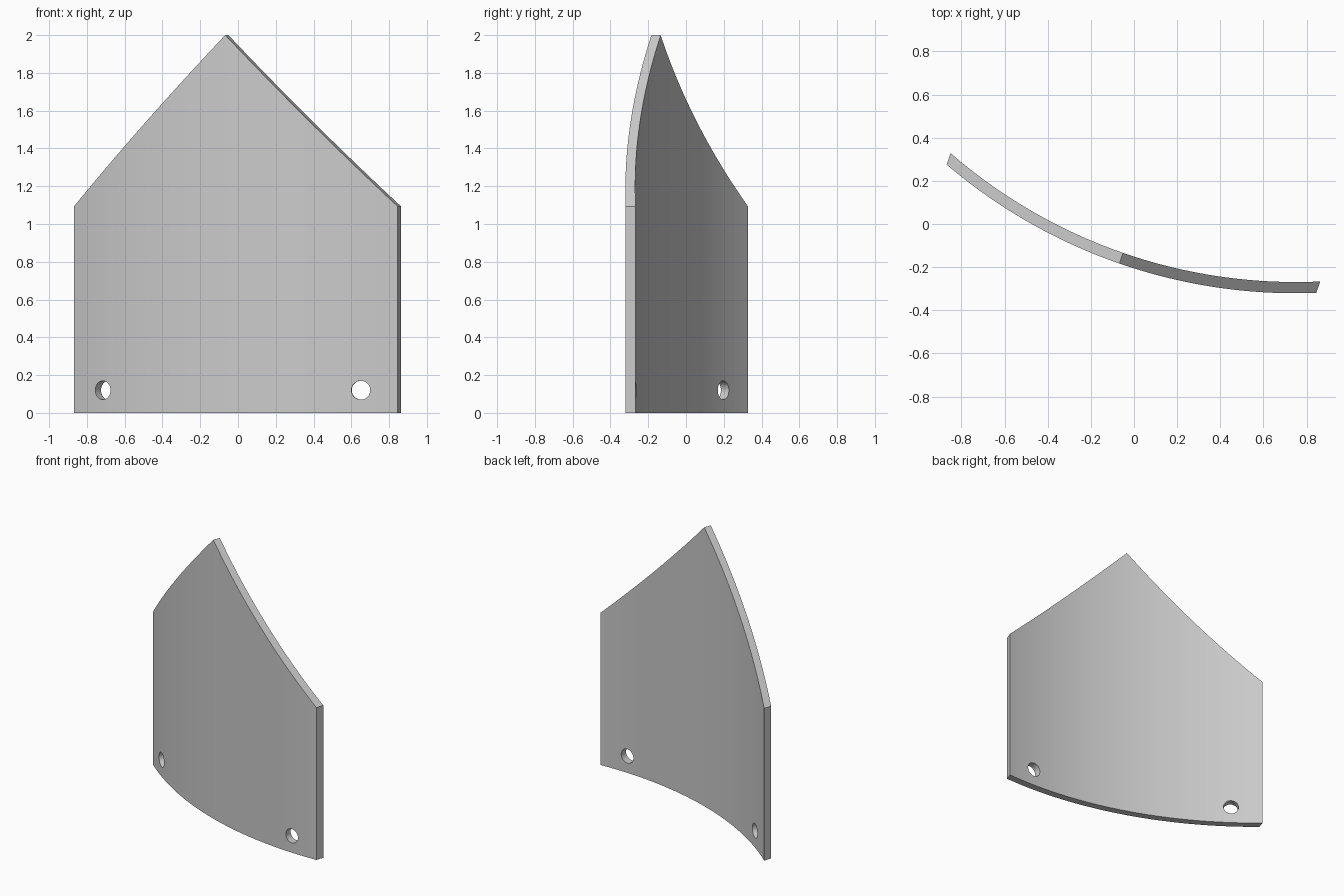
import bpy, bmesh
from math import sin, cos, asin, radians, sqrt
from mathutils import Vector, Matrix

cube = bpy.data.objects.get("Cube")
if cube:
    bpy.data.objects.remove(cube, do_unlink=True)

OUTER, INNER = 2.494, 2.442      # radii of the curved faces
HALF = 0.907                     # half width along the chord
PEAK, SLOPE = 2.0, 1.0           # gable height and pitch
TURN = radians(-19.14)           # heading of the panel about z
AXIS = Vector((0.75, 2.173, 0))  # centre of curvature
SEGMENTS = 64

metal = bpy.data.materials.new("light_grey")
metal.use_nodes = True
grey = (0.6, 0.6, 0.6, 1)
metal.diffuse_color = grey
metal.node_tree.nodes["Principled BSDF"].inputs["Base Color"].default_value = grey

place = Matrix.Translation(AXIS) @ Matrix.Rotation(TURN, 4, "Z")


def make_object(name, bm):
    bmesh.ops.recalc_face_normals(bm, faces=bm.faces)
    mesh = bpy.data.meshes.new(name)
    bm.to_mesh(mesh)
    bm.free()
    mesh.materials.append(metal)
    obj = bpy.data.objects.new(name, mesh)
    bpy.context.collection.objects.link(obj)
    return obj


# Curved panel: a gabled outline swept between two concentric arcs
bm = bmesh.new()
rings = []
limit = asin(HALF / OUTER)
for i in range(SEGMENTS + 1):
    u = OUTER * sin(limit * (2 * i / SEGMENTS - 1))
    top = PEAK - SLOPE * abs(u)
    front, back = (-sqrt(r * r - u * u) for r in (OUTER, INNER))
    corners = ((front, 0), (front, top), (back, top), (back, 0))
    rings.append([bm.verts.new(place @ Vector((u, y, z))) for y, z in corners])
for a, b in zip(rings, rings[1:]):
    for k in range(4):
        n = (k + 1) % 4
        bm.faces.new((a[k], a[n], b[n], b[k]))
bm.faces.new(rings[0])
bm.faces.new(rings[-1])
panel = make_object("curved_panel", bm)

# Two mounting holes drilled square to the curve
for side, angle in (("right", -16.85), ("left", 16.85)):
    bm = bmesh.new()
    drill = (place @ Matrix.Rotation(radians(angle), 4, "Z")
             @ Matrix.Translation((0, -(OUTER + INNER) / 2, 0.12))
             @ Matrix.Rotation(radians(90), 4, "X"))
    bmesh.ops.create_cone(bm, cap_ends=True, segments=32, radius1=0.05,
                          radius2=0.05, depth=0.3, matrix=drill)
    cutter = make_object(side + "_hole_cutter", bm)
    cutter.hide_render = True
    mod = panel.modifiers.new(side + "_hole", "BOOLEAN")
    mod.operation = "DIFFERENCE"
    mod.solver = "EXACT"
    mod.object = cutter
    bpy.context.view_layer.objects.active = panel
    bpy.ops.object.modifier_apply(modifier=mod.name)
    bpy.data.objects.remove(cutter, do_unlink=True)
